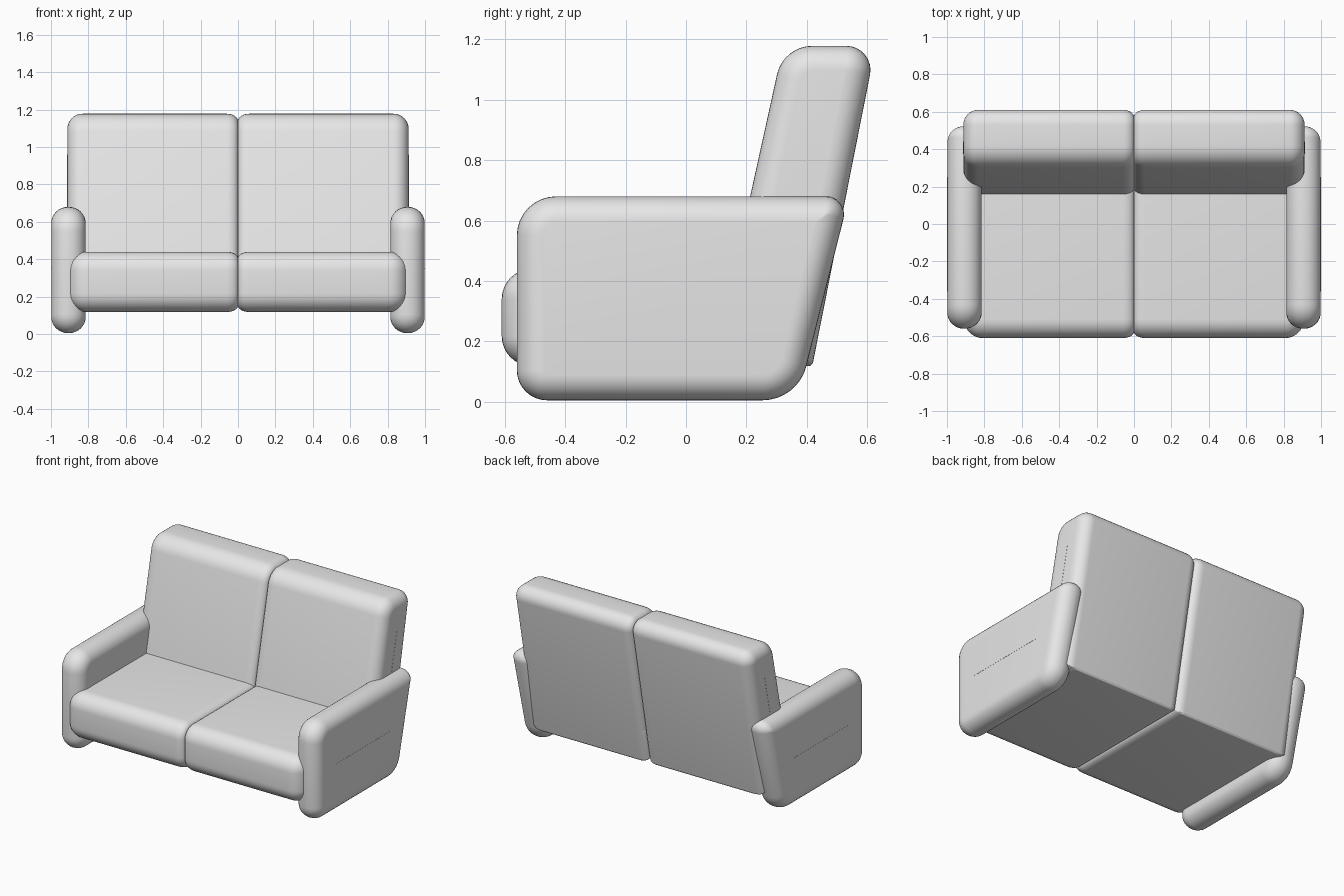
import bpy, bmesh, math
from mathutils import Vector

cube = bpy.data.objects.get("Cube")
if cube:
    bpy.data.objects.remove(cube, do_unlink=True)

fabric = bpy.data.materials.new("grey_fabric")
fabric.use_nodes = True
GREY = (0.8, 0.8, 0.8, 1)
fabric.diffuse_color = GREY
fabric.node_tree.nodes["Principled BSDF"].inputs["Base Color"].default_value = GREY

STEPS = 8


def rounded_outline(corners, inset):
    """Inset a counter-clockwise outline of (y, z, radius) corners and round it."""
    pts = [Vector(c[:2]) for c in corners]
    out = []
    for i, p in enumerate(pts):
        u = (p - pts[i - 1]).normalized()
        v = (pts[(i + 1) % len(pts)] - p).normalized()
        n1, n2 = Vector((-u.y, u.x)), Vector((-v.y, v.x))
        miter = (n1 + n2) / (1 + n1.dot(n2))
        r = max(corners[i][2] - inset, 0.004)
        centre = p + miter * (inset + r)
        turn = n1.angle(n2)
        for k in range(STEPS + 1):
            t = k / STEPS
            n = (n1 * math.sin((1 - t) * turn) + n2 * math.sin(t * turn)) / math.sin(turn)
            out.append(centre - n * r)
    return out


def finish(name, bm):
    bmesh.ops.recalc_face_normals(bm, faces=bm.faces)
    mesh = bpy.data.meshes.new(name)
    bm.to_mesh(mesh)
    bm.free()
    mesh.materials.append(fabric)
    obj = bpy.data.objects.new(name, mesh)
    bpy.context.collection.objects.link(obj)
    bpy.ops.object.select_all(action='DESELECT')
    obj.select_set(True)
    bpy.context.view_layer.objects.active = obj
    bpy.ops.object.shade_smooth_by_angle(angle=math.radians(35))


def padded_slab(name, corners, x0, x1, rim0, rim1, side):
    """Side profile spread from x0 to x1; each rim is (width, inset) of its rounding."""
    angles = [math.pi / 2 * k / STEPS for k in range(STEPS + 1)]
    sections = [(x0 + rim0[0] * (1 - math.cos(a)), rim0[1] * (1 - math.sin(a))) for a in angles]
    sections += [(x1 - rim1[0] * (1 - math.cos(a)), rim1[1] * (1 - math.sin(a)))
                 for a in reversed(angles)]
    bm = bmesh.new()
    loops = [[bm.verts.new((side * x, p.x, p.y)) for p in rounded_outline(corners, d)]
             for x, d in sections]
    n = len(loops[0])
    for a, b in zip(loops, loops[1:]):
        for i in range(n):
            j = (i + 1) % n
            bm.faces.new((a[i], a[j], b[j], b[i]))
    bm.faces.new(loops[0])
    bm.faces.new(loops[-1])
    finish(name, bm)


def seam(name, x, start, end, side):
    """Hairline stitched seam along a side panel."""
    a, b = Vector(start), Vector(end)
    d = (b - a).normalized() * 0.002
    n = Vector((-d.y, d.x))
    bm = bmesh.new()
    ends = [[bm.verts.new((side * (x + o), p.x, p.y)) for p in (a - n, b - n, b + n, a + n)]
            for o in (-0.003, 0.001)]
    bm.faces.new(ends[0])
    bm.faces.new(ends[1])
    for i in range(4):
        j = (i + 1) % 4
        bm.faces.new((ends[0][i], ends[0][j], ends[1][j], ends[1][i]))
    finish(name, bm)


# Profiles as (y, z, corner radius), counter-clockwise
ARM = [(-0.56, 0.005, 0.1), (0.37, 0.005, 0.15), (0.54, 0.68, 0.06), (-0.56, 0.68, 0.13)]
SEAT = [(-0.61, 0.118, 0.1), (0.415, 0.118, 0.01), (0.465, 0.36, 0.02),
        (0.25, 0.44, 0.02), (-0.61, 0.44, 0.1)]
BACK = [(0.09, 0.125, 0.02), (0.419, 0.123, 0.01), (0.628, 1.178, 0.08), (0.322, 1.178, 0.12)]

for label, side in (("left", 1), ("right", -1)):
    # Armrest panels
    padded_slab(label + "_arm", ARM, 0.815, 0.998, (0.09, 0.085), (0.09, 0.085), side)
    seam(label + "_arm_seam", 0.998, (-0.36, 0.352), (0.25, 0.352), side)
    # Seat cushions
    padded_slab(label + "_seat_cushion", SEAT, 0.0, 0.908, (0.06, 0.035), (0.1, 0.1), side)
    # Tilted back cushions
    padded_slab(label + "_back_cushion", BACK, 0.0, 0.912, (0.06, 0.04), (0.08, 0.08), side)
    seam(label + "_back_seam", 0.912, (0.37, 0.64), (0.44, 0.96), side)
